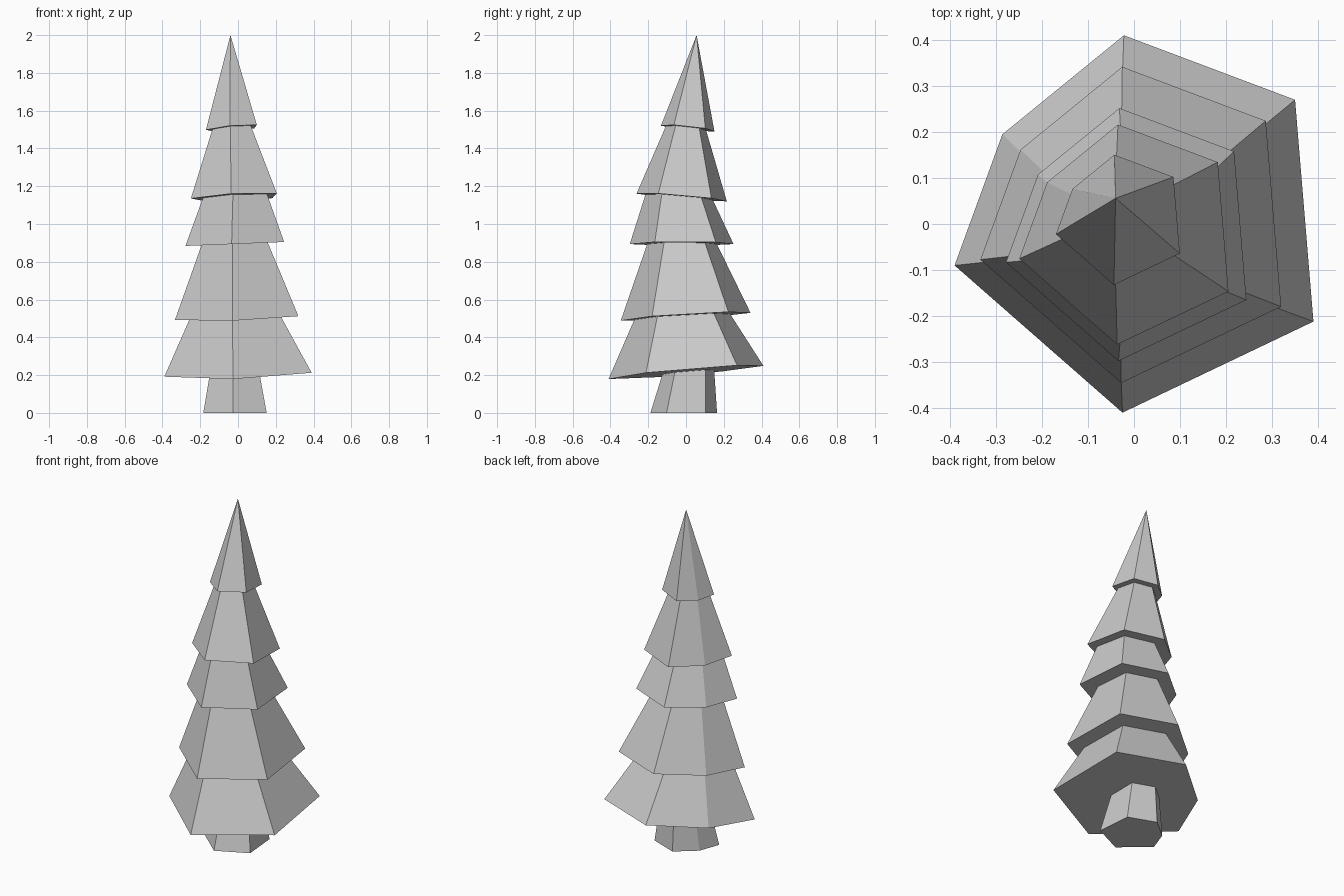
import bpy, bmesh

if "Cube" in bpy.data.objects:
    bpy.data.objects.remove(bpy.data.objects["Cube"])

# Irregular six-sided outline shared by every ring (counter-clockwise from above)
OUTLINE = [(-0.022, 0.41), (-0.286, 0.195), (-0.39, -0.09),
           (-0.025, -0.41), (0.39, -0.212), (0.35, 0.27)]


def loft(name, rings, apex=None, cap_bottom=False):
    """Skin rings of (scale, (cx, cy), (height, tilt_x, tilt_y))."""
    bm = bmesh.new()
    n = len(OUTLINE)
    loops = []
    for s, (cx, cy), (h, a, b) in rings:
        pts = [(cx + s * x, cy + s * y) for x, y in OUTLINE]
        loops.append([bm.verts.new((x, y, h + a * x + b * y)) for x, y in pts])
    for lo, hi in zip(loops, loops[1:]):
        for i in range(n):
            j = (i + 1) % n
            bm.faces.new((lo[i], lo[j], hi[j], hi[i]))
    if cap_bottom:
        bm.faces.new(loops[0][::-1])
    if apex:
        tip = bm.verts.new(apex)
        for i in range(n):
            bm.faces.new((loops[-1][i], loops[-1][(i + 1) % n], tip))
    mesh = bpy.data.meshes.new(name)
    bm.to_mesh(mesh)
    bm.free()
    obj = bpy.data.objects.new(name, mesh)
    bpy.context.collection.objects.link(obj)
    return obj


# Tilted planes of the skirts, lowest first: height, slope in x, slope in y
planes = [(0.215, 0.04, 0.085), (0.51, 0.04, 0.06), (0.895, 0.04, 0.0),
          (1.14, 0.045, -0.085), (1.51, 0.08, -0.105)]
# Narrow ring where each skirt meets the part below it
necks = [(0.335, (-0.018, 0.012)), (0.62, (-0.015, -0.02)),
         (0.45, (-0.018, -0.021)), (0.435, (-0.016, -0.036)),
         (0.26, (-0.034, 0.0))]
# Wide rim of each skirt
rims = [(1.0, (0, 0)), (0.838, (-0.007, -0.002)), (0.67, (-0.017, -0.023)),
        (0.583, (-0.022, -0.023)), (0.345, (-0.035, 0.009))]

# Trunk, flaring towards the ground
loft("trunk", [(0.43, (-0.016, -0.012), (0, 0, 0)), (*necks[0], planes[0])],
     cap_bottom=True)

# Foliage: five stacked skirts ending in a point
rings = []
for neck, rim, plane in zip(necks, rims, planes):
    rings += [(*neck, plane), (*rim, plane)]
loft("foliage", rings, apex=(-0.04, 0.056, 2.0))
